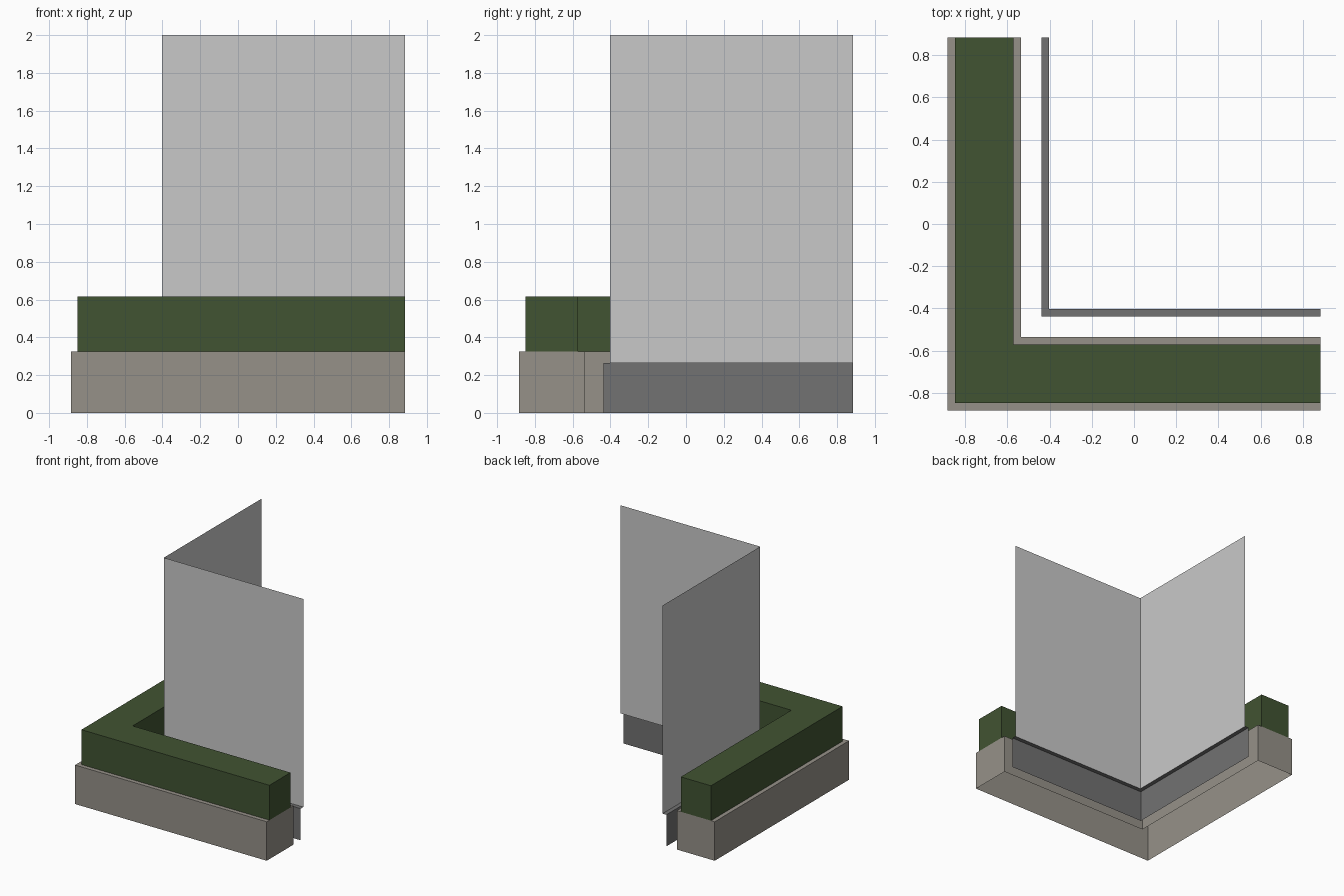
import bpy
import bmesh

cube = bpy.data.objects.get("Cube")
if cube:
    bpy.data.objects.remove(cube, do_unlink=True)

END = 0.885  # both legs of every L-shaped part stop here


def make_material(name, rgb):
    mat = bpy.data.materials.new(name)
    mat.use_nodes = True
    mat.diffuse_color = (*rgb, 1)
    bsdf = next(n for n in mat.node_tree.nodes if n.type == 'BSDF_PRINCIPLED')
    bsdf.inputs["Base Color"].default_value = (*rgb, 1)
    bsdf.inputs["Roughness"].default_value = 0.9
    return mat


def corner_sweep(name, profile, mat, capped=False):
    """Sweep an (offset, height) profile around the mitred front corner."""
    bm = bmesh.new()
    rows = [[bm.verts.new(p) for p in ((END, o, z), (o, o, z), (o, END, z))]
            for o, z in profile]
    for low, high in zip(rows, rows[1:]):
        for i in range(2):
            bm.faces.new((low[i], high[i], high[i + 1], low[i + 1]))
    if capped:
        bm.faces.new([row[0] for row in reversed(rows)])
        bm.faces.new([row[2] for row in rows])
    mesh = bpy.data.meshes.new(name)
    bm.to_mesh(mesh)
    bm.free()
    mesh.materials.append(mat)
    obj = bpy.data.objects.new(name, mesh)
    bpy.context.collection.objects.link(obj)
    return obj


def box_profile(outer, inner, bottom, top):
    return [(outer, bottom), (outer, top), (inner, top), (inner, bottom)]


stone = make_material("warm_grey_stone", (0.305, 0.285, 0.25))
leaves = make_material("hedge_green", (0.053, 0.087, 0.032))
plaster = make_material("light_grey_wall", (0.584, 0.584, 0.584))
plinth_grey = make_material("dark_grey_plinth", (0.168, 0.168, 0.168))

# Planter and hedge, open underneath
corner_sweep("planter", box_profile(-0.885, -0.535, 0, 0.325), stone, True)
corner_sweep("hedge", box_profile(-0.85, -0.572, 0.325, 0.616), leaves, True)

# Building corner: plinth sheet with a ledge, then the thin wall above
corner_sweep("wall_plinth", [(-0.438, 0), (-0.438, 0.264), (-0.403, 0.264)], plinth_grey)
corner_sweep("wall", [(-0.403, 0.264), (-0.403, 2)], plaster)
